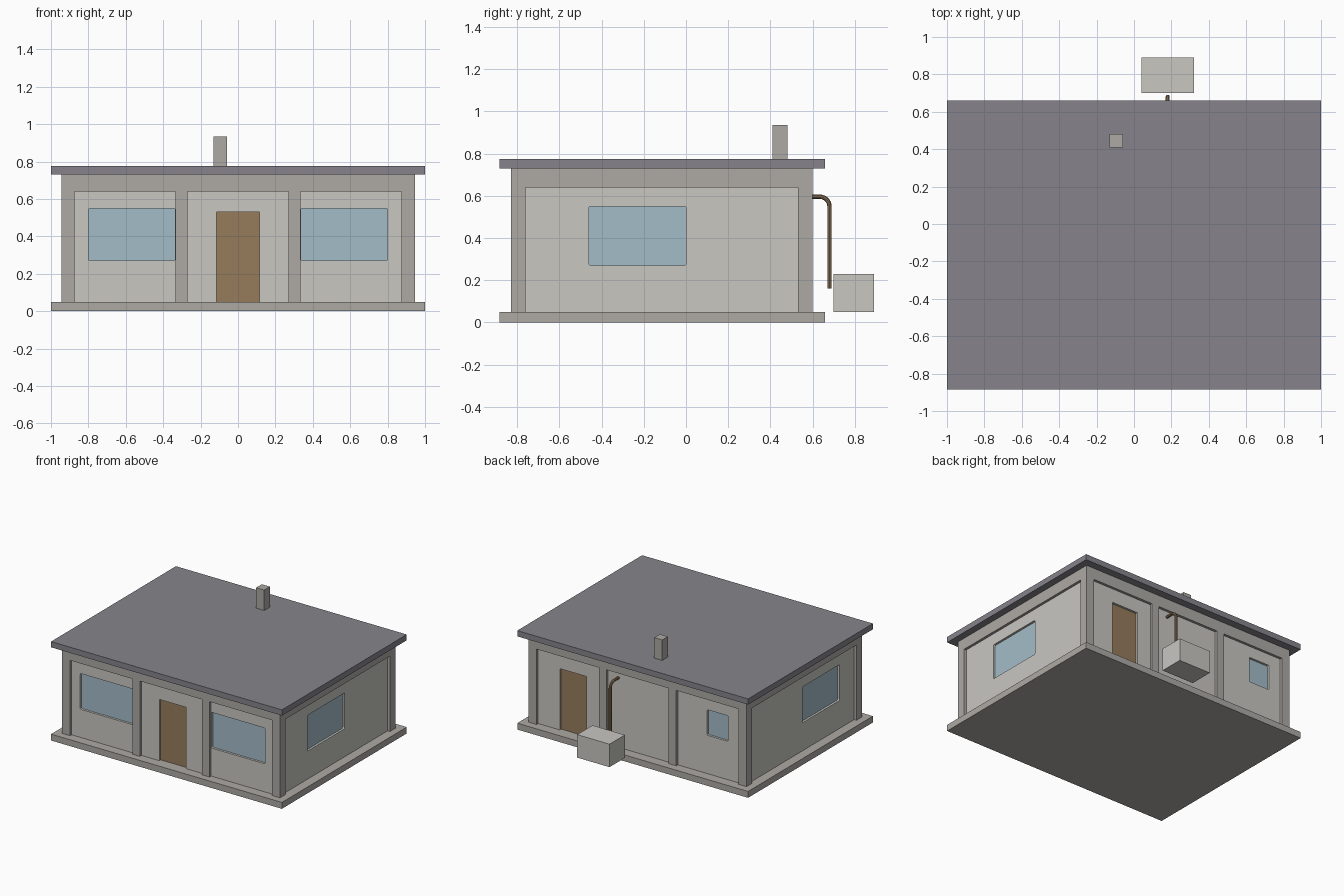
import bpy, bmesh, math
from mathutils import Vector

cube = bpy.data.objects.get("Cube")
if cube:
    bpy.data.objects.remove(cube, do_unlink=True)


def material(name, *rgb):
    """Flat material from 0-255 display values, stored as linear."""
    lin = [((c / 255 + 0.055) / 1.055) ** 2.4 for c in rgb] + [1]
    m = bpy.data.materials.new(name)
    m.use_nodes = True
    m.diffuse_color = lin
    m.node_tree.nodes["Principled BSDF"].inputs["Base Color"].default_value = lin
    return m


PLASTER = material("pale plaster", 200, 199, 193)
CONCRETE = material("warm concrete", 174, 170, 165)
ROOF = material("slate grey", 134, 132, 139)
GLASS = material("pale blue glass", 164, 188, 201)
WOOD = material("brown wood", 150, 124, 92)


def box(name, mat, x, y, z, bevel_axis=None):
    """Box from ranges; optionally round the edges running along one axis."""
    bm = bmesh.new()
    bmesh.ops.create_cube(bm, size=1)
    for v in bm.verts:
        v.co = Vector([r[0] + (c + 0.5) * (r[1] - r[0]) for c, r in zip(v.co, (x, y, z))])
    if bevel_axis is not None:
        edges = [e for e in bm.edges
                 if abs((e.verts[0].co - e.verts[1].co).normalized()[bevel_axis]) > 0.9]
        bmesh.ops.bevel(bm, geom=edges, offset=0.008, segments=3, profile=0.5, affect='EDGES')
    me = bpy.data.meshes.new(name)
    bm.to_mesh(me)
    bm.free()
    me.materials.append(mat)
    ob = bpy.data.objects.new(name, me)
    bpy.context.collection.objects.link(ob)
    return ob


# Main extents
X, FRONT, BACK = 0.945, -0.83, 0.60
BASE, EAVE, TOP = 0.05, 0.64, 0.73
POST, RECESS, REVEAL = 0.07, 0.02, 0.02
WX, WF, WB = X - RECESS, FRONT + RECESS, BACK - RECESS

# Floor slab, ring beam, roof and chimney
box("floor_slab", CONCRETE, (-1, 1), (-0.885, 0.66), (0, BASE))
box("ring_beam", CONCRETE, (-X, X), (FRONT, BACK), (EAVE, TOP))
box("roof", ROOF, (-1, 1), (-0.885, 0.66), (TOP, 0.775))
box("chimney", CONCRETE, (-0.13, -0.06), (0.41, 0.48), (0.775, 0.935))

# Corner and middle posts
for side, s in (("left", 1), ("right", -1)):
    for end, y0, y1 in (("front", FRONT, FRONT + POST), ("back", BACK - POST, BACK)):
        box(f"{end}_{side}_corner_post", CONCRETE,
            sorted((s * X, s * (X - POST))), (y0, y1), (BASE, EAVE))
        box(f"{end}_{side}_middle_post", CONCRETE,
            sorted((s * 0.27, s * 0.335)), (y0, y1), (BASE, EAVE))

# Recessed walls
walls = box("walls", PLASTER, (-WX, WX), (WF, WB), (BASE, EAVE))

# Openings: name, wall axis, wall plane, outward sign, span along wall, heights
WINDOW_Z, DOOR_Z = (0.27, 0.55), (BASE, 0.53)
openings = [
    ("front_right_window", 1, WF, -1, (-0.80, -0.337), WINDOW_Z),
    ("front_left_window", 1, WF, -1, (0.337, 0.80), WINDOW_Z),
    ("front_door", 1, WF, -1, (-0.115, 0.115), DOOR_Z),
    ("back_door", 1, WB, 1, (0.455, 0.687), DOOR_Z),
    ("back_window", 1, WB, 1, (-0.77, -0.59), (0.35, 0.55)),
    ("left_window", 0, WX, 1, (-0.46, 0), WINDOW_Z),
    ("right_window", 0, -WX, -1, (-0.58, -0.12), WINDOW_Z),
]


def opening_box(name, mat, axis, span, z, a, b, rounded=False):
    depth = sorted((a, b))
    x, y = (depth, span) if axis == 0 else (span, depth)
    return box(name, mat, x, y, z, axis if rounded else None)


for name, axis, plane, out, span, z in openings:
    door = "door" in name
    back = plane - out * REVEAL
    cut_z = (z[0] - 0.02, z[1]) if door else z
    cutter = opening_box("cutter", PLASTER, axis, span, cut_z, back, plane + out * 0.05, not door)
    cutter.hide_render = True
    mod = walls.modifiers.new("opening", 'BOOLEAN')
    mod.operation, mod.solver, mod.object = 'DIFFERENCE', 'EXACT', cutter
    bpy.ops.object.select_all(action='DESELECT')
    bpy.context.view_layer.objects.active = walls
    walls.select_set(True)
    bpy.ops.object.modifier_apply(modifier=mod.name)
    bpy.data.objects.remove(cutter, do_unlink=True)
    # Pane or door leaf set at the back of the reveal
    opening_box(name, WOOD if door else GLASS, axis, span, z,
                back - out * 0.004, back + out * 0.003)

# Outdoor unit behind the house
box("outdoor_unit", PLASTER, (0.04, 0.32), (0.70, 0.89), (BASE, 0.23))

# Bent pipe leaving the back wall and dropping down
px, py, pz, bend = 0.18, 0.68, 0.595, 0.045
path = [(px, BACK - 0.03, pz)]
for i in range(9):
    a = math.pi / 2 * (1 - i / 8)
    path.append((px, py - bend + bend * math.cos(a), pz - bend + bend * math.sin(a)))
path.append((px, py, 0.16))
cu = bpy.data.curves.new("pipe", 'CURVE')
cu.dimensions = '3D'
cu.bevel_depth, cu.bevel_resolution, cu.use_fill_caps = 0.011, 3, True
sp = cu.splines.new('POLY')
sp.points.add(len(path) - 1)
for p, co in zip(sp.points, path):
    p.co = (*co, 1)
cu.materials.append(WOOD)
pipe = bpy.data.objects.new("pipe", cu)
bpy.context.collection.objects.link(pipe)
bpy.ops.object.select_all(action='DESELECT')
bpy.context.view_layer.objects.active = pipe
pipe.select_set(True)
bpy.ops.object.convert(target='MESH')
bpy.ops.object.shade_smooth_by_angle()
